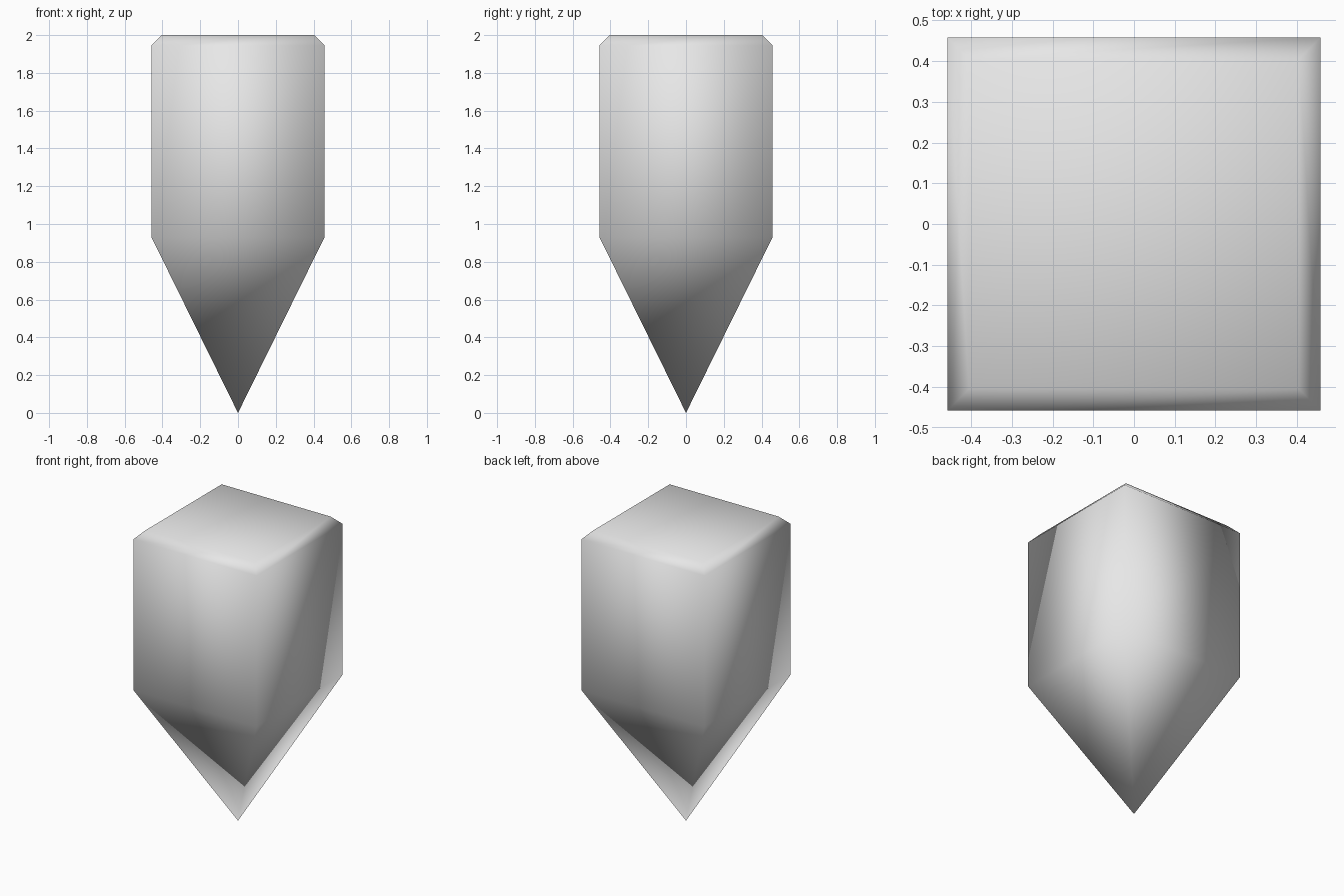
import bpy
import bmesh

cube = bpy.data.objects.get("Cube")
if cube:
    bpy.data.objects.remove(cube, do_unlink=True)

# One plain grey for the whole spike
grey = bpy.data.materials.new("light_grey")
grey.use_nodes = True
colour = (0.8, 0.8, 0.8, 1.0)
grey.diffuse_color = colour
grey.node_tree.nodes["Principled BSDF"].inputs["Base Color"].default_value = colour

# Square rings from the base of the point up to the chamfered top: half width, height
PROFILE = [(0.458, 0.93), (0.458, 1.945), (0.405, 2.0)]
CORNERS = [(-1, -1), (1, -1), (1, 1), (-1, 1)]

bm = bmesh.new()
rings = [[bm.verts.new((sx * half, sy * half, z)) for sx, sy in CORNERS]
         for half, z in PROFILE]
tip = bm.verts.new((0, 0, 0))

for i in range(4):
    j = (i + 1) % 4
    # Pointed lower end
    bm.faces.new((tip, rings[0][j], rings[0][i]))
    # Walls and top chamfer
    for low, high in zip(rings, rings[1:]):
        bm.faces.new((low[i], low[j], high[j], high[i]))
# Flat top
bm.faces.new(rings[-1])

bmesh.ops.recalc_face_normals(bm, faces=bm.faces)
for face in bm.faces:
    face.smooth = True  # soft shading runs across every edge

mesh = bpy.data.meshes.new("pointed_post")
bm.to_mesh(mesh)
bm.free()
mesh.materials.append(grey)
post = bpy.data.objects.new("pointed_post", mesh)
bpy.context.collection.objects.link(post)
